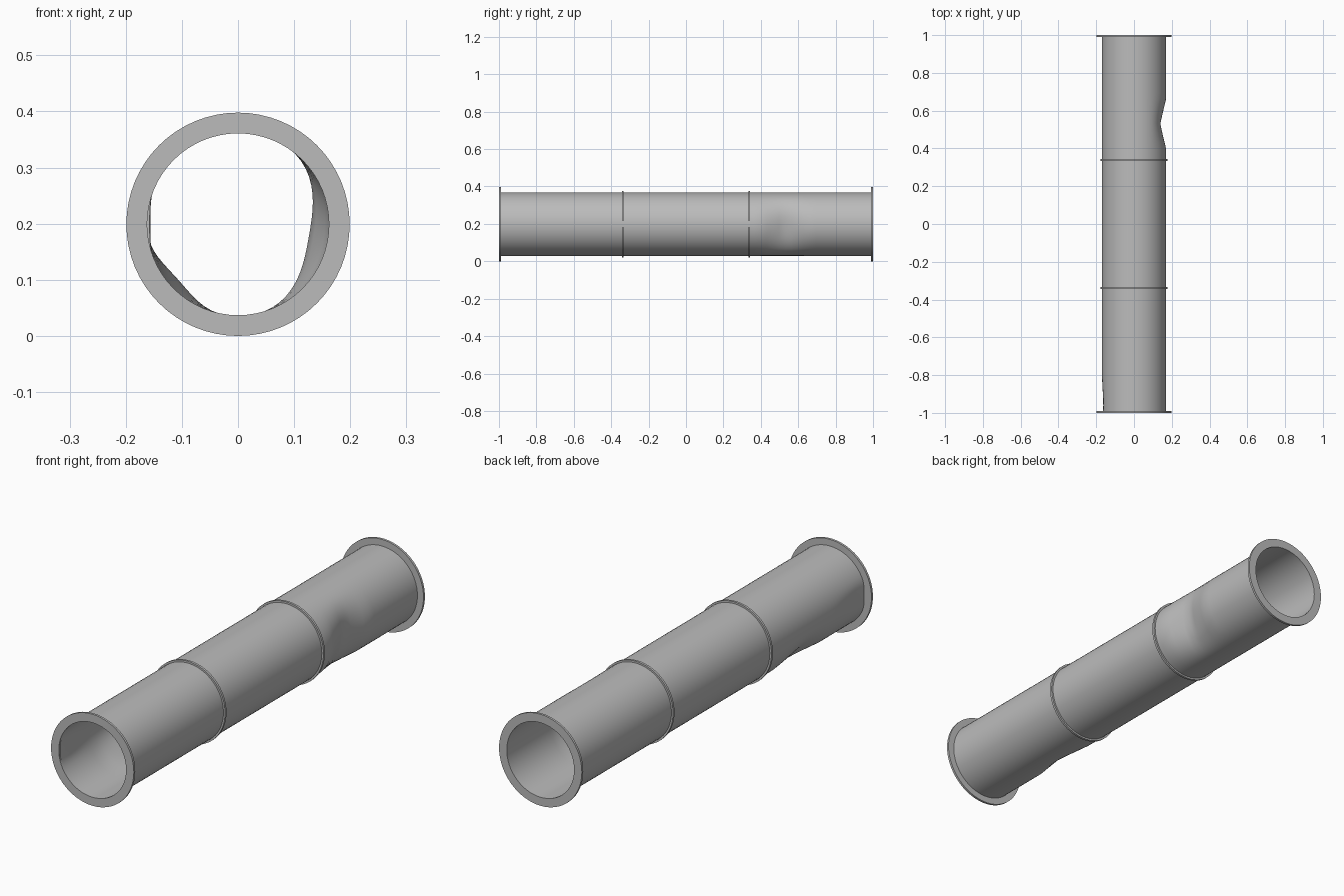
import bpy, bmesh, math

cube = bpy.data.objects.get("Cube")
if cube:
    bpy.data.objects.remove(cube, do_unlink=True)

AXIS_Z = 0.199
SIDES = 64

metal = bpy.data.materials.new("grey_metal")
metal.use_nodes = True
color = (0.5, 0.5, 0.5, 1)
metal.diffuse_color = color
metal.node_tree.nodes["Principled BSDF"].inputs["Base Color"].default_value = color

# Dents: position along the pipe, angle, depth, half length, half angular width
DENTS = [
    (0.53, -10, 0.035, 0.13, 70),
    (-0.60, 222, 0.018, 0.16, 40),
    (-0.95, 180, 0.008, 0.15, 25),
]


def dent_depth(y, angle):
    total = 0
    for cy, ca, depth, length, width in DENTS:
        along = max(0, 1 - abs(y - cy) / length)
        turn = abs((math.degrees(angle) - ca + 180) % 360 - 180) / width
        if turn < 1:
            total += depth * along * math.cos(turn * math.pi / 2) ** 2
    return total


def lathe(name, profile, dented=False):
    """Spin a closed (radius, y) profile around the pipe axis."""
    bm = bmesh.new()
    rings = []
    for i in range(SIDES):
        a = 2 * math.pi * i / SIDES
        ring = []
        for r, y in profile:
            if dented:
                r -= dent_depth(y, a)
            ring.append(bm.verts.new((r * math.cos(a), y, r * math.sin(a))))
        rings.append(ring)
    n = len(profile)
    for i in range(SIDES):
        p, q = rings[i], rings[(i + 1) % SIDES]
        for j in range(n):
            k = (j + 1) % n
            bm.faces.new((p[j], p[k], q[k], q[j]))
    bmesh.ops.recalc_face_normals(bm, faces=bm.faces)
    mesh = bpy.data.meshes.new(name)
    bm.to_mesh(mesh)
    bm.free()
    mesh.materials.append(metal)
    obj = bpy.data.objects.new(name, mesh)
    obj.location.z = AXIS_Z
    bpy.context.collection.objects.link(obj)
    bpy.ops.object.select_all(action="DESELECT")
    obj.select_set(True)
    bpy.context.view_layer.objects.active = obj
    bpy.ops.object.shade_smooth_by_angle(angle=math.radians(35))
    return obj


def hoop(name, inner, outer, y0, y1):
    return lathe(name, [(inner, y0), (outer, y0), (outer, y1), (inner, y1)])


# Hollow pipe wall with dents
steps = 60
ys = [-0.995 + 1.99 * i / steps for i in range(steps + 1)]
lathe("pipe", [(0.17, y) for y in ys] + [(0.163, y) for y in reversed(ys)], True)

# End flanges and raised joint bands
for side, word in ((-1, "front"), (1, "back")):
    hoop(word + "_flange", 0.162, 0.199, side * 0.99, side)
    hoop(word + "_band", 0.166, 0.178, side * 0.338 - 0.005, side * 0.338 + 0.005)
